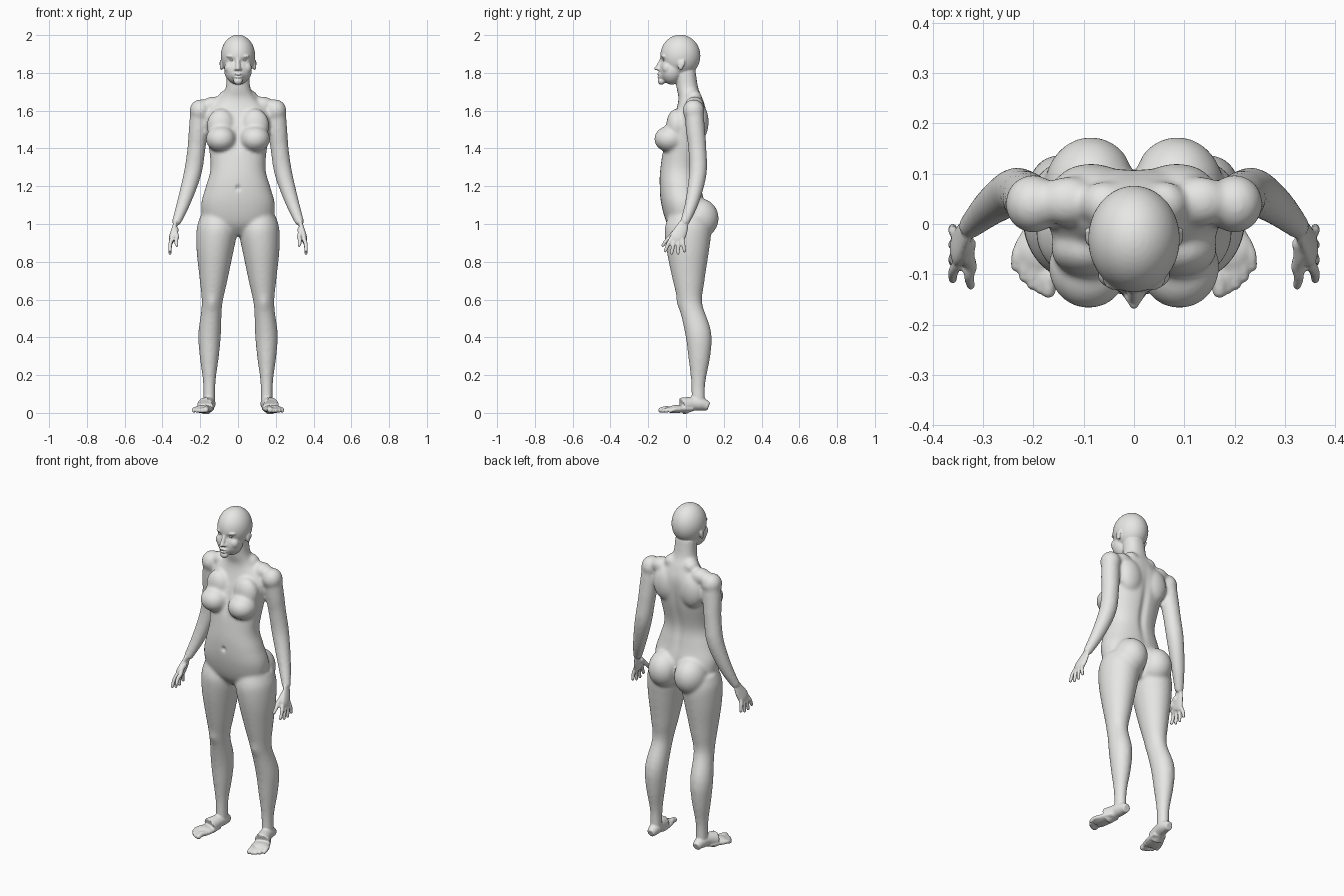
import bpy
import bmesh
import math
from mathutils import Vector, Matrix

cube = bpy.data.objects.get("Cube")
if cube:
    bpy.data.objects.remove(cube, do_unlink=True)

GREY = (.8, .8, .79, 1)
skin = bpy.data.materials.new("warm_grey")
skin.use_nodes = True
skin.diffuse_color = GREY
skin.node_tree.nodes["Principled BSDF"].inputs["Base Color"].default_value = GREY

SIDES = {"left": 1, "right": -1}
STEPS = 32
ACROSS, BACKWARD, UPWARD = Vector((1, 0, 0)), Vector((0, 1, 0)), Vector((0, 0, 1))


# ---------- helpers ----------
def skin_rings(bm, rings):
    """Bridge a stack of point rings into a closed shell."""
    loops = [[bm.verts.new(point) for point in ring] for ring in rings]
    for lower, upper in zip(loops, loops[1:]):
        for i in range(STEPS):
            j = (i + 1) % STEPS
            bm.faces.new((lower[i], lower[j], upper[j], upper[i]))
    bm.faces.new(loops[0])
    bm.faces.new(loops[-1])


def smooth_rows(rows, cuts=5):
    """Catmull-Rom interpolation between rows of numbers."""
    out = []
    last = len(rows) - 1
    for i in range(last):
        quad = (rows[max(i - 1, 0)], rows[i], rows[i + 1], rows[min(i + 2, last)])
        for k in range(cuts):
            t = k / cuts
            out.append([b + t * (c - a + t * (2 * a - 5 * b + 4 * c - d + t * (3 * (b - c) + d - a))) / 2
                        for a, b, c, d in zip(*quad)])
    return out + [list(rows[-1])]


def trunk(bm, rows):
    """Symmetric horizontal sections: height, half width, front, back."""
    rings = []
    for z, width, front, back in smooth_rows(rows):
        ring = []
        for i in range(STEPS):
            angle = math.tau * i / STEPS
            c, s = (math.copysign(abs(f) ** .9, f) for f in (math.cos(angle), math.sin(angle)))
            ring.append((width * c, (front + back + (back - front) * s) / 2, z))
        rings.append(ring)
    skin_rings(bm, rings)


def limb(bm, path, up, side, flat=1.0):
    """Tube along x, y, z, radius; flat scales the thickness along up."""
    rows = smooth_rows(path)
    rings = []
    for i, (x, y, z, radius) in enumerate(rows):
        ahead, behind = rows[min(i + 1, len(rows) - 1)], rows[max(i - 1, 0)]
        along = Vector(ahead[:3]) - Vector(behind[:3])
        wide = along.cross(up).normalized()
        thick = wide.cross(along).normalized() * flat
        ring = []
        for k in range(STEPS):
            angle = math.tau * k / STEPS
            point = Vector((x, y, z)) + radius * (wide * math.cos(angle) + thick * math.sin(angle))
            ring.append((side * point.x, point.y, point.z))
        rings.append(ring)
    skin_rings(bm, rings)


def ball(bm, centre, radii, side=1):
    place = Matrix.Translation((side * centre[0], centre[1], centre[2]))
    bmesh.ops.create_icosphere(bm, subdivisions=4, radius=1, matrix=place @ Matrix.Diagonal((*radii, 1)))


def digit(bm, base, tip, thick, thin, side):
    """Finger or toe with a slight bend and rounded ends."""
    base, tip = Vector(base), Vector(tip)
    middle = base.lerp(tip, .5) + (ACROSS + UPWARD) * .004
    limb(bm, [(*base, thick), (*middle, (thick + thin) / 2), (*tip, thin)], ACROSS + UPWARD / 9, side)
    ball(bm, base, [thick] * 3, side)
    ball(bm, tip, [thin] * 3, side)


def fuse(bm, name, voxel, rounds):
    """Merge the shells into one smooth skin and return its mesh."""
    bmesh.ops.recalc_face_normals(bm, faces=bm.faces)
    mesh = bpy.data.meshes.new(name)
    bm.to_mesh(mesh)
    bm.free()
    source = bpy.data.objects.new(name, mesh)
    bpy.context.collection.objects.link(source)
    merge = source.modifiers.new("merge", 'REMESH')
    merge.mode, merge.voxel_size = 'VOXEL', voxel
    soften = source.modifiers.new("soften", 'SMOOTH')
    soften.factor, soften.iterations = .5, rounds
    depsgraph = bpy.context.evaluated_depsgraph_get()
    result = bpy.data.meshes.new_from_object(source.evaluated_get(depsgraph))
    bpy.data.objects.remove(source, do_unlink=True)
    bpy.data.meshes.remove(mesh)
    return result


def finish(name, mesh):
    mesh.materials.clear()
    mesh.materials.append(skin)
    for face in mesh.polygons:
        face.use_smooth = True
        face.material_index = 0
    bpy.context.collection.objects.link(bpy.data.objects.new(name, mesh))


# ---------- torso, neck and limbs ----------
bm = bmesh.new()
trunk(bm, [(.94, .05, -.05, .07), (1, .17, -.1, .1), (1.1, .195, -.13, .1), (1.2, .17, -.14, .08),
           (1.3, .145, -.135, .07), (1.45, .16, -.11, .1), (1.58, .17, -.06, .11),
           (1.66, .1, -.04, .09), (1.72, .066, -.05, .065), (1.82, .06, -.06, .05)])
flesh = {
    "neck_slope": ((.06, .04, 1.67), (.045, .045, .04)),
    "collar": ((.13, .045, 1.63), (.06, .05, .045)),
    "shoulder": ((.2, .04, 1.6), (.056, .058, .06)),
    "shoulder_blade": ((.085, .07, 1.54), (.075, .05, .1)),
    "upper_chest": ((.09, -.05, 1.52), (.075, .055, .09)),
    "breast": ((.09, -.085, 1.45), (.08, .083, .07)),
    "buttock": ((.086, .067, 1.03), (.093, .106, .108)),
}
for side in SIDES.values():
    for centre, radii in flesh.values():
        ball(bm, centre, radii, side)
    # thigh, knee, calf and ankle
    limb(bm, [(.11, .01, 1.04, .09), (.112, .01, .97, .107), (.122, .01, .86, .098), (.13, .015, .7, .073),
              (.138, .025, .57, .054), (.15, .065, .42, .06), (.152, .07, .3, .051),
              (.152, .065, .16, .033), (.152, .065, .04, .032)], BACKWARD, side, 1.15)
    # upper arm and forearm
    limb(bm, [(.2, .04, 1.62, .05), (.21, .05, 1.5, .051), (.22, .06, 1.4, .048), (.24, .063, 1.27, .047),
              (.285, .033, 1.12, .037), (.33, -.01, 1, .024)], BACKWARD, side)
core = fuse(bm, "core", .008, 12)

# ---------- head ----------
bm = bmesh.new()
bm.from_mesh(core)
bpy.data.meshes.remove(core)
face = {
    "cranium": ((0, -.03, 1.89), (.091, .106, .112)),
    "jaw": ((0, -.075, 1.815), (.073, .065, .077)),
    "chin": ((0, -.13, 1.757), (.024, .02, .02)),
    "muzzle": ((0, -.12, 1.79), (.036, .026, .03)),
    "upper_lip": ((0, -.142, 1.793), (.023, .012, .007)),
    "lower_lip": ((0, -.141, 1.779), (.021, .012, .007)),
    "nose_tip": ((0, -.156, 1.823), (.011, .014, .01)),
}
for centre, radii in face.values():
    ball(bm, centre, radii)
limb(bm, [(0, -.12, 1.89, .009), (0, -.132, 1.865, .01), (0, -.152, 1.82, .013)], BACKWARD, 1)
features = {
    "nostril": ((.012, -.142, 1.82), (.009, .013, .008)),
    "cheek": ((.042, -.1, 1.826), (.03, .027, .032)),
    "brow": ((.034, -.114, 1.888), (.028, .018, .009)),
    "ear": ((.088, -.028, 1.842), (.009, .016, .028)),
    "ear_rim": ((.092, -.014, 1.85), (.007, .007, .018)),
}
for side in SIDES.values():
    for centre, radii in features.values():
        ball(bm, centre, radii, side)

    # ---------- hand ----------
    limb(bm, [(.33, -.01, 1.01, .024), (.338, -.025, .97, .035), (.348, -.045, .93, .04),
              (.351, -.053, .91, .033)], ACROSS, side, .42)
    for i in range(4):
        spread = abs(i - 1.5)
        digit(bm, (.35, -.08 + i * .02, .92), (.36, -.11 + i * .034, .84 + spread * .012), .0115, .009, side)
    digit(bm, (.33, -.04, .97), (.323, -.085, .93), .016, .012, side)
    digit(bm, (.323, -.085, .93), (.324, -.122, .887), .012, .009, side)

    # ---------- foot ----------
    limb(bm, [(.152, .12, .034, .022), (.152, .08, .047, .033), (.16, .03, .047, .036),
              (.175, -.02, .035, .044)], UPWARD, side, 1.05)
    limb(bm, [(.16, .03, .022, .036), (.175, -.02, .021, .046), (.187, -.06, .02, .05),
              (.195, -.09, .015, .036)], UPWARD, side, .42)
    for i in range(5):
        thick = .011 if i else .015
        x, y = .17 + i * .016, -.132 + i * i * .003
        digit(bm, (x - .012, y + .05, .019), (x, y, thick), thick, thick, side)
body = fuse(bm, "merged", .005, 3)

# ---------- creases: facing, x, height, half width, half height, depth ----------
creases = {
    "navel": (-1, 0, 1.19, .012, .014, .01),
    "spine": (1, 0, 1.35, .022, .18, .011),
    "seat": (1, 0, 1, .012, .07, .015),
    "breastbone": (-1, 0, 1.46, .02, .06, .01),
    "eye_socket": (-1, .033, 1.868, .017, .01, .007),
    "mouth": (-1, 0, 1.786, .02, .004, .005),
    "kneecap": (-1, .138, .58, .028, .035, -.007),
}
for vertex in body.vertices:
    x, y, z = vertex.co
    for facing, cx, cz, wide, tall, depth in creases.values():
        distance = ((abs(x) - cx) / wide) ** 2 + ((z - cz) / tall) ** 2
        if distance < 5 and y * facing > 0:
            vertex.co.y -= facing * depth * math.exp(-distance)
finish("body", body)

# ---------- eyes ----------
for label, side in SIDES.items():
    bm = bmesh.new()
    ball(bm, (.033, -.109, 1.868), (.014, .014, .008), side)
    eye = bpy.data.meshes.new(label + "_eye")
    bm.to_mesh(eye)
    bm.free()
    finish(label + "_eye", eye)
